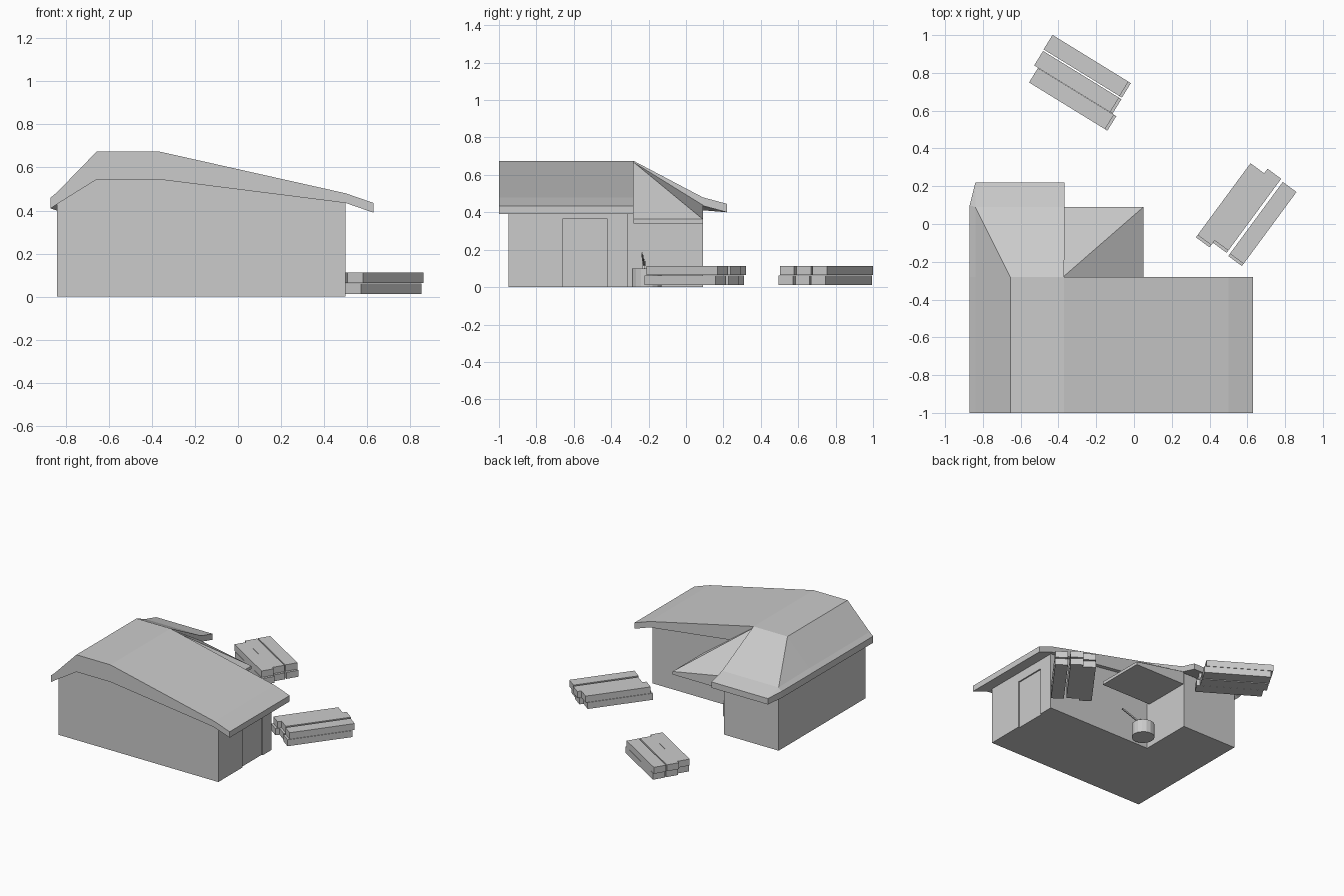
import bpy, bmesh, math
from mathutils import Vector, Matrix

if "Cube" in bpy.data.objects:
    bpy.data.objects.remove(bpy.data.objects["Cube"])


def finish(name, bm):
    bmesh.ops.recalc_face_normals(bm, faces=bm.faces)
    me = bpy.data.meshes.new(name)
    bm.to_mesh(me)
    bm.free()
    ob = bpy.data.objects.new(name, me)
    bpy.context.collection.objects.link(ob)
    return ob


def slab(name, top, under, faces):
    """Closed slab from top points, the z of the underside below each, and the top faces."""
    bm = bmesh.new()
    a = [bm.verts.new(p) for p in top]
    b = [bm.verts.new((p[0], p[1], z)) for p, z in zip(top, under)]
    edges = {(f[i], f[(i + 1) % len(f)]) for f in faces for i in range(len(f))}
    for f in faces:
        bm.faces.new([a[i] for i in f])
        bm.faces.new([b[i] for i in reversed(f)])
    for i, j in edges:
        if (j, i) not in edges:
            bm.faces.new([a[j], a[i], b[i], b[j]])
    return finish(name, bm)


def prism(name, profile, y0, y1):
    """Closed (x, z) profile extruded along y."""
    bm = bmesh.new()
    f = bm.faces.new([bm.verts.new((x, y0, z)) for x, z in profile])
    r = bmesh.ops.extrude_face_region(bm, geom=[f])
    vs = [v for v in r['geom'] if isinstance(v, bmesh.types.BMVert)]
    bmesh.ops.translate(bm, verts=vs, vec=(0, y1 - y0, 0))
    return finish(name, bm)


def box(name, loc, size, rot=None):
    bm = bmesh.new()
    m = Matrix.Translation(loc) @ (rot or Matrix()) @ Matrix.Diagonal((*size, 1))
    bmesh.ops.create_cube(bm, size=1, matrix=m)
    return finish(name, bm)


# main house body and its roof
under = [(-.84, .43), (-.655, .545), (-.37, .545), (.5, .435)]
walls = prism("main_walls", [(-.84, 0)] + under + [(.5, 0)], -.95, -.31)
roof_top = [(.63, .435), (.5, .48), (-.37, .675), (-.655, .675), (-.84, .485), (-.87, .46)]
prism("main_roof", [(-.87, .41)] + under + [(.63, .39)] + roof_top, -1, -.28)

# recessed doorway in the right wall, cut with a hidden box
cutter = box("door_cutter", (.5, -.54, .18), (.02, .24, .37))
cutter.hide_render = True
cutter.hide_set(True)
mod = walls.modifiers.new("doorway", 'BOOLEAN')
mod.operation = 'DIFFERENCE'
mod.solver = 'EXACT'
mod.object = cutter

# rear wing body
slab("wing_walls",
     [(-.84, -.31, .43), (-.655, -.31, .54), (-.38, -.31, .54), (-.38, .09, .43), (-.84, .09, .43)],
     [0] * 5, [(1, 2, 3, 4), (0, 1, 4)])

# rear wing roof with a hip on the left and lower-pitched eaves
slab("wing_roof",
     [(-.655, -.28, .675), (-.37, -.28, .675), (-.84, -.28, .485), (-.84, .09, .48),
      (-.367, .09, .48), (-.87, -.28, .46), (-.87, .1, .46), (-.84, .22, .445), (-.367, .22, .445)],
     [.545, .545, .43, .43, .435, .41, .41, .40, .40],
     [(0, 3, 4, 1), (0, 2, 3), (2, 5, 6, 3), (3, 6, 7), (3, 7, 8, 4)])

# porch canopy in the inner corner
slab("porch_canopy",
     [(-.375, -.28, .668), (-.375, .09, .44), (.05, .09, .363), (.05, -.28, .363)],
     [.34] * 4, [(0, 2, 1), (0, 3, 2)])

# chopping block with an axe stuck in it
bm = bmesh.new()
bmesh.ops.create_cone(bm, cap_ends=True, segments=16, radius1=.08, radius2=.08, depth=.1,
                      matrix=Matrix.Translation((-.26, -.21, .05)))
finish("chopping_block", bm)
p, q = Vector((-.25, -.225, .115)), Vector((-.09, -.235, .18))
turn = (q - p).to_track_quat('X', 'Z').to_matrix().to_4x4()
box("axe_handle", (p + q) / 2, ((q - p).length, .008, .012), turn)
box("axe_head", p, (.035, .012, .06), turn)


# two stacks of planks, two layers each
def plank_stack(name, centres, angle, shift):
    rot = Matrix.Rotation(angle, 4, 'Z')
    u = rot @ Vector((1, 0, 0))
    for layer, z in enumerate((.037, .088)):
        for i, (x, y) in enumerate(centres):
            c = Vector((x, y, z)) + u * (shift if layer == 0 else 0)
            box(f"{name}_{layer}_{i}", c, (.472, .09, .049), rot)


plank_stack("side_plank", [(.513, .105), (.603, .076), (.684, .006)], math.radians(53.6), -.015)
plank_stack("rear_plank", [(-.254, .839), (-.304, .754), (-.331, .664)], math.radians(-31.6), .015)
